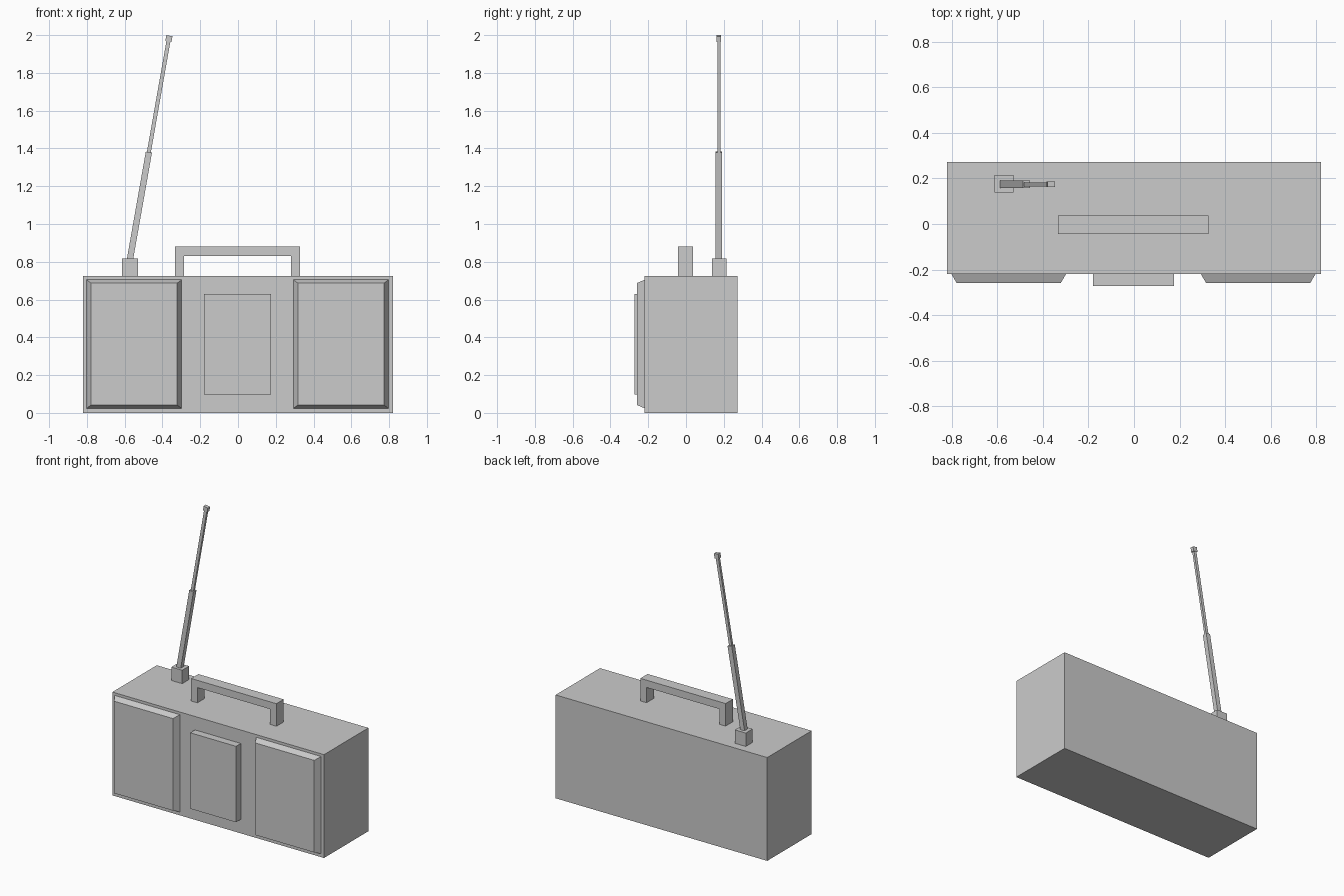
import bpy, bmesh
from math import radians
from mathutils import Matrix, Vector

if "Cube" in bpy.data.objects:
    bpy.data.objects.remove(bpy.data.objects["Cube"])


def make_object(name, bm):
    bmesh.ops.recalc_face_normals(bm, faces=bm.faces)
    mesh = bpy.data.meshes.new(name)
    bm.to_mesh(mesh)
    bm.free()
    obj = bpy.data.objects.new(name, mesh)
    bpy.context.collection.objects.link(obj)
    return obj


def box(name, lo, hi, matrix=Matrix(), front_inset=0.0):
    """Box between two corners; front_inset shrinks the -y face into a bevelled panel."""
    lo, hi = Vector(lo), Vector(hi)
    centre, size = (lo + hi) / 2, hi - lo
    bm = bmesh.new()
    bmesh.ops.create_cube(bm, size=1)
    for v in bm.verts:
        sx, sz = (1 if v.co.x > 0 else -1), (1 if v.co.z > 0 else -1)
        front = v.co.y < 0
        v.co = centre + v.co * size
        if front:
            v.co.x -= sx * front_inset
            v.co.z -= sz * front_inset * 0.75
    bm.transform(matrix)
    return make_object(name, bm)


def extrude_profile(name, points, y0, y1):
    bm = bmesh.new()
    face = bm.faces.new([bm.verts.new((x, y0, z)) for x, z in points])
    new = bmesh.ops.extrude_face_region(bm, geom=[face])["geom"]
    verts = [g for g in new if isinstance(g, bmesh.types.BMVert)]
    bmesh.ops.translate(bm, verts=verts, vec=(0, y1 - y0, 0))
    return make_object(name, bm)


# Main case
box("case", (-0.82, -0.219, 0), (0.82, 0.272, 0.724))

# Bevelled speaker panels
for name, x in (("left_speaker", -0.55), ("right_speaker", 0.545)):
    box(name, (x - 0.252, -0.26, 0.024), (x + 0.252, -0.219, 0.705), front_inset=0.024)

# Cassette door
box("cassette_door", (-0.18, -0.272, 0.098), (0.175, -0.21, 0.63))

# Carrying handle
l, r, t, w = -0.333, 0.328, 0.882, 0.048
extrude_profile("handle", [(l, 0.72), (l, t), (r, t), (r, 0.72), (r - w, 0.72),
                           (r - w, t - 0.051), (l + w, t - 0.051), (l + w, 0.72)],
                -0.043, 0.037)

# Antenna mount
box("antenna_mount", (-0.613, 0.138, 0.72), (-0.529, 0.214, 0.818))

# Telescopic antenna, leaning 10 degrees to the right
lean = Matrix.Translation((-0.571, 0.174, 0.818)) @ Matrix.Rotation(radians(10), 4, "Y")
for name, wx, wy, z0, z1 in (("antenna_lower", 0.033, 0.034, -0.02, 0.571),
                             ("antenna_upper", 0.021, 0.017, 0.56, 1.18),
                             ("antenna_tip", 0.033, 0.025, 1.165, 1.197)):
    box(name, (-wx / 2, -wy / 2, z0), (wx / 2, wy / 2, z1), lean)
